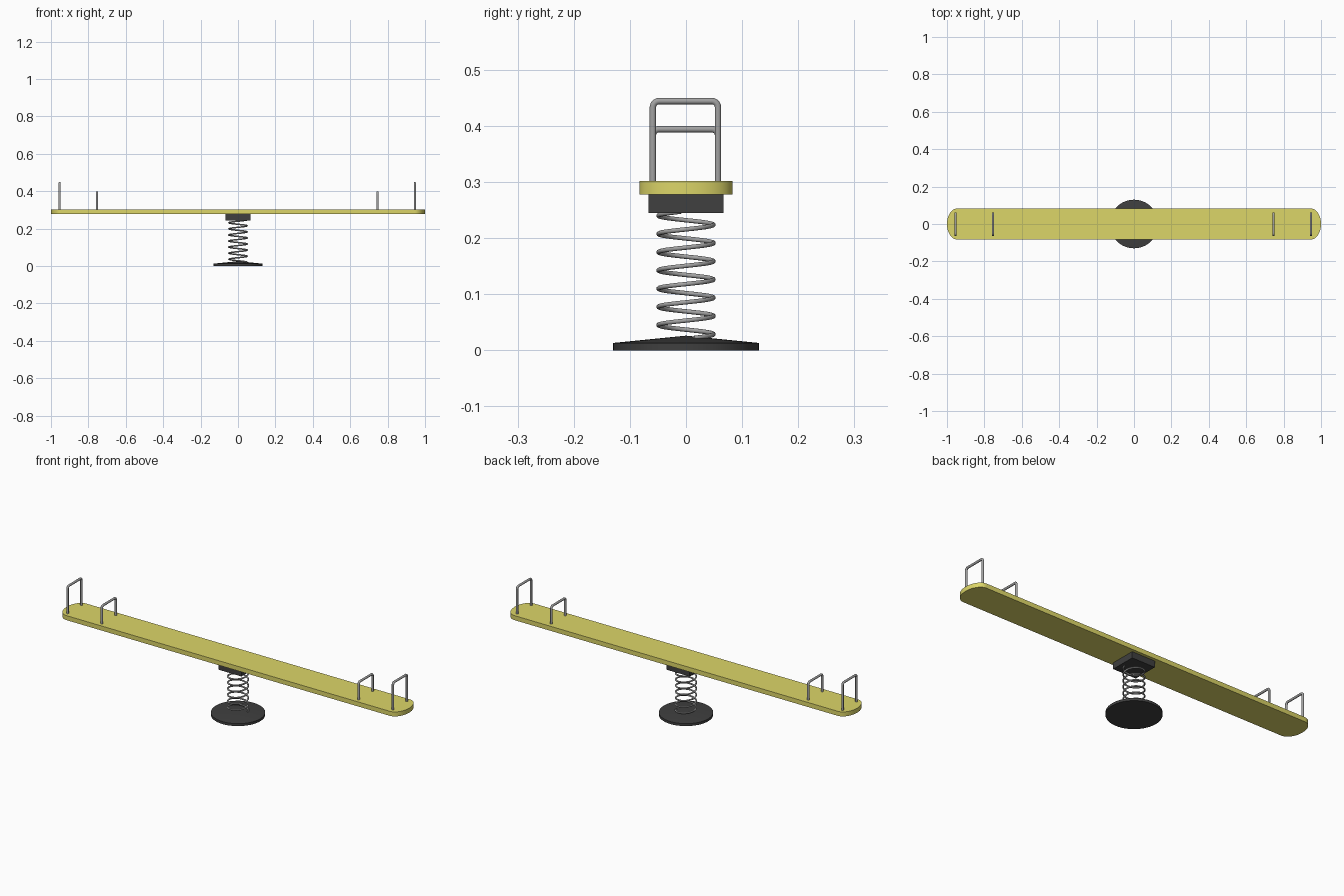
import bpy, bmesh
from math import sin, cos, pi, tau

if "Cube" in bpy.data.objects:
    bpy.data.objects.remove(bpy.data.objects["Cube"])


def material(name, rgb):
    m = bpy.data.materials.new(name)
    m.diffuse_color = (*rgb, 1)
    m.use_nodes = True
    m.node_tree.nodes["Principled BSDF"].inputs["Base Color"].default_value = m.diffuse_color
    return m


YELLOW = material("yellow_paint", (0.72, 0.67, 0.14))
BLACK = material("black_rubber", (0.05, 0.05, 0.05))
STEEL = material("dark_steel", (0.36, 0.36, 0.36))


def mesh_object(name, bm, mat, smooth=True):
    bmesh.ops.recalc_face_normals(bm, faces=bm.faces)
    me = bpy.data.meshes.new(name)
    bm.to_mesh(me)
    bm.free()
    ob = bpy.data.objects.new(name, me)
    bpy.context.collection.objects.link(ob)
    me.materials.append(mat)
    if smooth:
        bpy.ops.object.select_all(action='DESELECT')
        ob.select_set(True)
        bpy.context.view_layer.objects.active = ob
        bpy.ops.object.shade_smooth_by_angle(angle=0.6)
    return ob


def tube(name, points, radius, mat):
    cu = bpy.data.curves.new(name, 'CURVE')
    cu.dimensions = '3D'
    cu.bevel_depth = radius
    cu.bevel_resolution = 3
    cu.use_fill_caps = True
    sp = cu.splines.new('POLY')
    sp.points.add(len(points) - 1)
    for p, co in zip(sp.points, points):
        p.co = (*co, 1)
    sp.use_smooth = True
    cu.materials.append(mat)
    ob = bpy.data.objects.new(name, cu)
    bpy.context.collection.objects.link(ob)
    bpy.ops.object.select_all(action='DESELECT')
    ob.select_set(True)
    bpy.context.view_layer.objects.active = ob
    bpy.ops.object.convert(target='MESH')


# Plank with half-elliptical ends
bm = bmesh.new()
outline = []
for side, start in ((1, -pi / 2), (-1, pi / 2)):
    for i in range(25):
        a = start + pi * i / 24
        outline.append(bm.verts.new((side * 0.945 + 0.055 * cos(a), 0.083 * sin(a), 0.278)))
face = bm.faces.new(outline)
top = bmesh.ops.extrude_face_region(bm, geom=[face])["geom"]
bmesh.ops.translate(bm, vec=(0, 0, 0.024), verts=[v for v in top if isinstance(v, bmesh.types.BMVert)])
if not face.is_valid or len(bm.faces) < 52:
    bm.faces.new(outline)
mesh_object("plank", bm, YELLOW)

# Mounting block under the plank
bm = bmesh.new()
bmesh.ops.create_cube(bm, size=1)
bmesh.ops.scale(bm, vec=(0.134, 0.134, 0.034), verts=bm.verts)
bmesh.ops.translate(bm, vec=(0, 0, 0.262), verts=bm.verts)
mesh_object("mounting_block", bm, BLACK, smooth=False)

# Low conical base disc
bm = bmesh.new()
profile = [(0, 0), (0.13, 0), (0.13, 0.013), (0, 0.026)]
vs = [bm.verts.new((r, 0, z)) for r, z in profile]
edges = [bm.edges.new(pair) for pair in zip(vs, vs[1:])]
bmesh.ops.spin(bm, geom=vs + edges, cent=(0, 0, 0), axis=(0, 0, 1), angle=tau, steps=48)
bmesh.ops.remove_doubles(bm, verts=bm.verts, dist=1e-5)
mesh_object("base_disc", bm, BLACK)

# Coil spring
PITCH, Z0, Z1 = 0.0325, 0.022, 0.247
spring = []
for i in range(241):
    z = Z0 + (Z1 - Z0) * i / 240
    a = pi / 2 + tau * (z - 0.0286) / PITCH
    spring.append((0.049 * cos(a), 0.049 * sin(a), z))
tube("coil_spring", spring, 0.004, STEEL)


# Handles: tall outer and short inner hoops with rounded corners
def hoop(name, x, height, radius):
    half, r = 0.058, 0.011
    top = height - radius
    pts = [(x, half, 0.285)]
    for sy, a0 in ((1, 0), (-1, pi / 2)):
        for i in range(7):
            a = a0 + pi / 2 * i / 6
            pts.append((x, sy * (half - r) + r * cos(a), top - r + r * sin(a)))
    pts.append((x, -half, 0.285))
    tube(name, [(px, py - 0.001, pz) for px, py, pz in pts], radius, STEEL)


for side, label in ((-1, "left"), (1, "right")):
    hoop(label + "_outer_handle", side * 0.95 - 0.004, 0.45, 0.006)
    hoop(label + "_inner_handle", side * 0.75 - 0.004, 0.40, 0.006)
